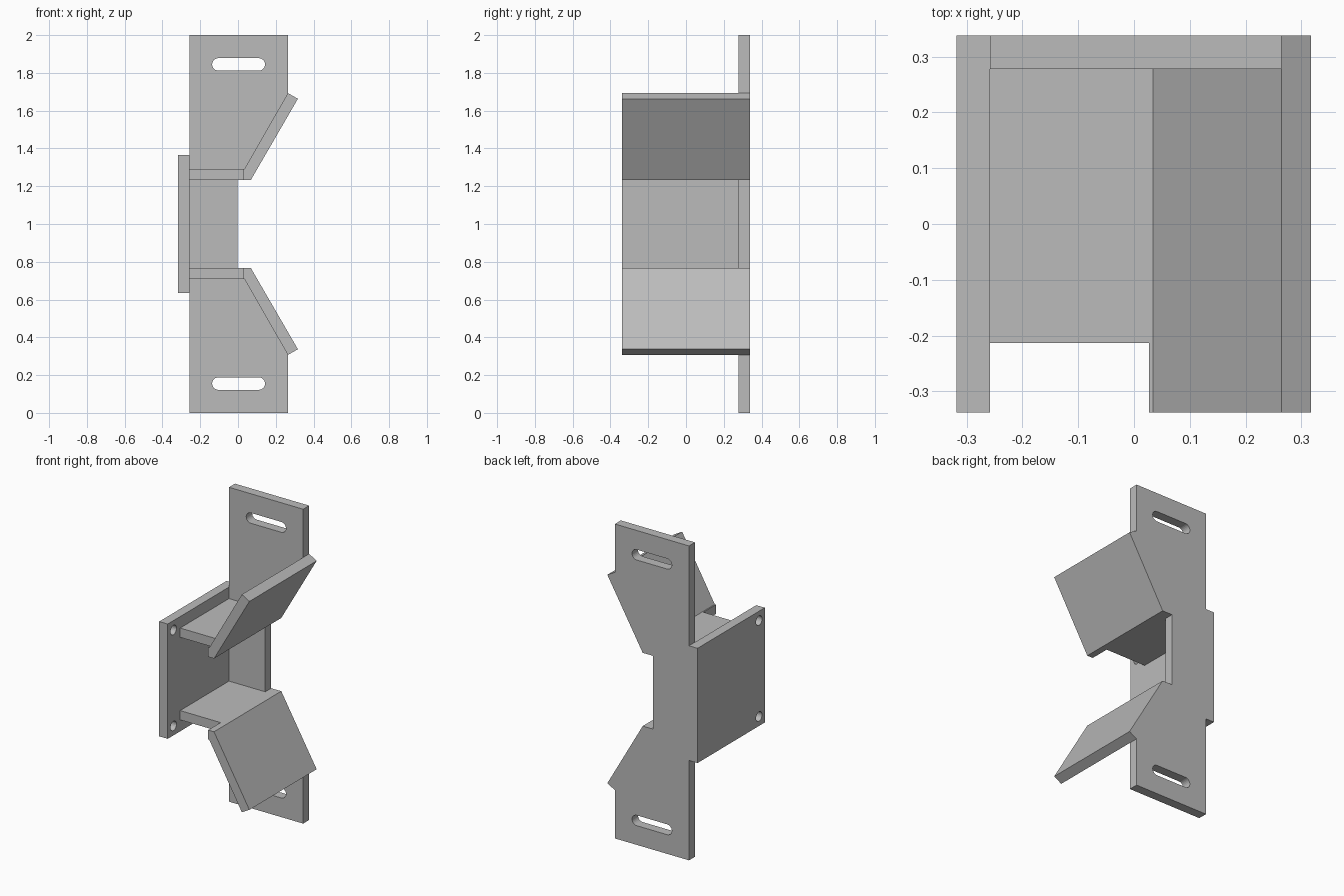
import bpy, bmesh, math
from mathutils import Matrix

cube = bpy.data.objects.get("Cube")
if cube:
    bpy.data.objects.remove(cube, do_unlink=True)

gray = bpy.data.materials.new("plain_gray")
gray.use_nodes = True
color = (0.5, 0.5, 0.5, 1)
gray.diffuse_color = color
gray.node_tree.nodes["Principled BSDF"].inputs["Base Color"].default_value = color

# Main dimensions
T = 0.06                      # sheet thickness
HALF_Y = 0.338
LEFT, RIGHT = -0.258, 0.264   # back plate edges
BEND = 0.027                  # where shelf and wing meet
SHELF, SHELF_TOP = 1.233, 1.292

# Axis maps: profile (u, v) and extrusion w to world x, y, z
FRONT = Matrix(((1, 0, 0, 0), (0, 0, -1, 0), (0, 1, 0, 0), (0, 0, 0, 1)))
SIDE = Matrix(((0, 0, 1, 0), (1, 0, 0, 0), (0, 1, 0, 0), (0, 0, 0, 1)))


def flip(points):
    """Mirror a profile about mid height."""
    return [(u, 2 - v) for u, v in reversed(points)]


def slot(u, v, radius, half_length=0.0, steps=12):
    """Round hole, or a slot when half_length is given."""
    points = []
    for end in (1, -1):
        for i in range(steps + 1):
            a = math.pi * (i / steps - 0.5) + (0 if end == 1 else math.pi)
            p = (u + end * half_length + radius * math.cos(a), v + radius * math.sin(a))
            if not points or math.dist(p, points[-1]) > 1e-5:
                points.append(p)
    if math.dist(points[0], points[-1]) < 1e-5:
        points.pop()
    return points


def sheet(name, loops, axes, start, end):
    """Extrude a filled outline with holes between two positions."""
    curve = bpy.data.curves.new(name, 'CURVE')
    curve.dimensions = '2D'
    curve.fill_mode = 'BOTH'
    curve.extrude = (end - start) / 2
    for loop in loops:
        spline = curve.splines.new('POLY')
        spline.points.add(len(loop) - 1)
        for point, (u, v) in zip(spline.points, loop):
            point.co = (u, v, 0, 1)
        spline.use_cyclic_u = True
    temp = bpy.data.objects.new(name + "_outline", curve)
    bpy.context.collection.objects.link(temp)
    bpy.context.view_layer.update()
    mesh = bpy.data.meshes.new_from_object(
        temp.evaluated_get(bpy.context.evaluated_depsgraph_get()))
    bpy.data.objects.remove(temp, do_unlink=True)
    bpy.data.curves.remove(curve)

    middle = (start + end) / 2
    offset = (0, middle, 0) if axes is FRONT else (middle, 0, 0)
    bm = bmesh.new()
    bm.from_mesh(mesh)
    bm.transform(Matrix.Translation(offset) @ axes)
    bmesh.ops.remove_doubles(bm, verts=bm.verts, dist=1e-5)
    bmesh.ops.recalc_face_normals(bm, faces=bm.faces)
    for face in bm.faces:
        face.smooth = False
        face.material_index = 0
    bm.to_mesh(mesh)
    bm.free()
    mesh.name = name
    mesh.materials.clear()
    mesh.materials.append(gray)
    obj = bpy.data.objects.new(name, mesh)
    bpy.context.collection.objects.link(obj)
    return obj


# Angled wing profile, sloping at sixty degrees
wing = [(BEND, SHELF), (0.068, SHELF), (0.317, 1.663), (RIGHT, 1.693),
        (0.034, SHELF_TOP), (BEND, SHELF_TOP)]

# Back plate with a waist notch and two mounting slots
upper_edge = [(-0.003, SHELF), (BEND, SHELF), (BEND, SHELF_TOP),
              (0.034, SHELF_TOP), (RIGHT, 1.693), (RIGHT, 2), (LEFT, 2)]
outline = upper_edge + flip(upper_edge)
slots = [slot(0.003, z, 0.033, 0.107) for z in (0.155, 1.845)]
sheet("back_plate", [outline] + slots, FRONT, HALF_Y - T, HALF_Y)

# Side plate with two screw holes near its front edge
side = [(-HALF_Y, 0.635), (HALF_Y, 0.635), (HALF_Y, 1.365), (-HALF_Y, 1.365)]
holes = [slot(-0.28, z, 0.03) for z in (0.695, 1.305)]
sheet("side_plate", [side] + holes, SIDE, LEFT - T, LEFT)

# Shelves and wings, mirrored above and below
shelf = [(LEFT, SHELF), (BEND, SHELF), (BEND, SHELF_TOP), (LEFT, SHELF_TOP)]
for prefix, place in (("upper", list), ("lower", flip)):
    sheet(prefix + "_shelf", [place(shelf)], FRONT, -0.213, HALF_Y - T)
    sheet(prefix + "_wing", [place(wing)], FRONT, -HALF_Y, HALF_Y)
